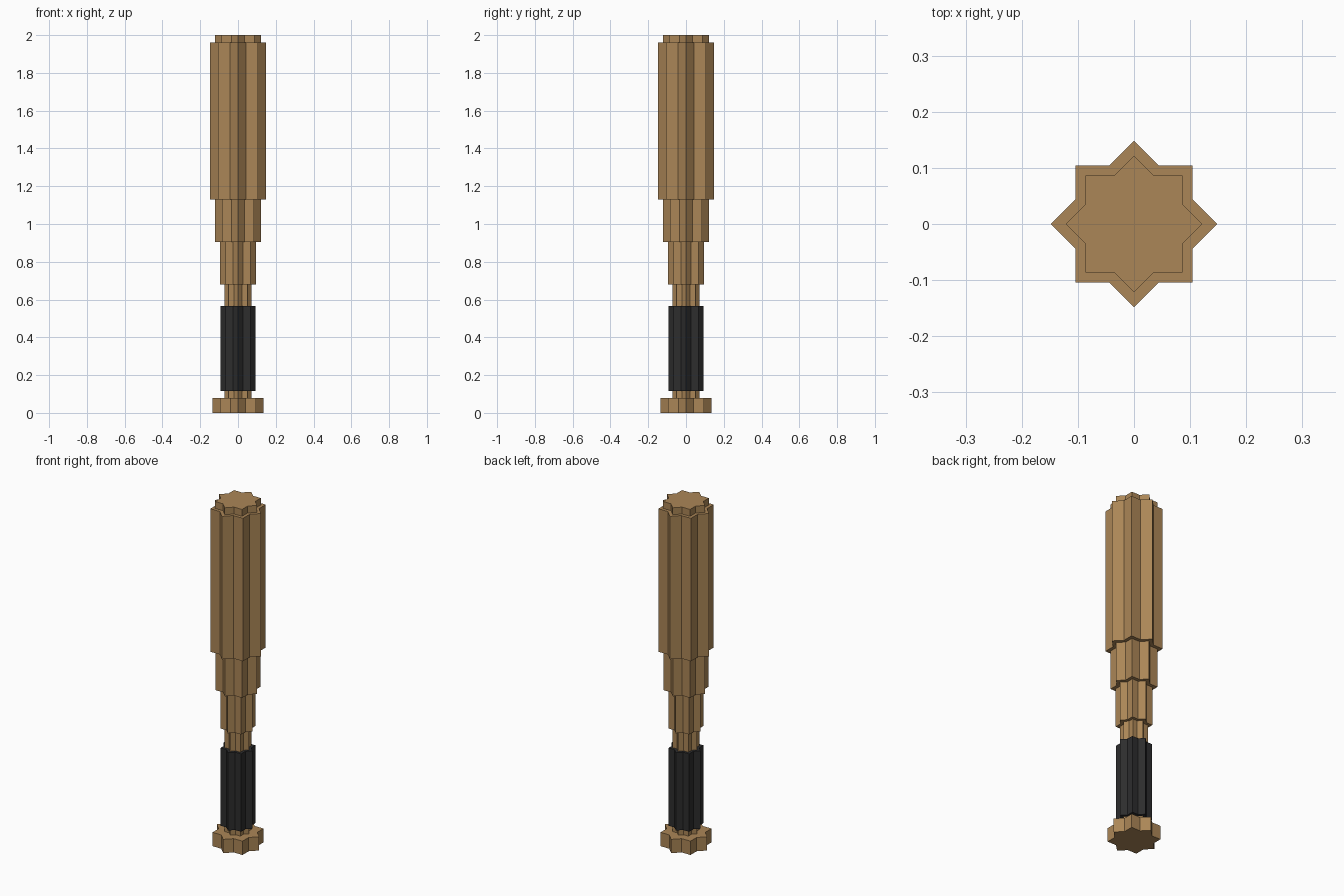
import bpy
import bmesh
from math import cos, sin, pi, sqrt

if "Cube" in bpy.data.objects:
    bpy.data.objects.remove(bpy.data.objects["Cube"])


def make_material(name, rgb):
    mat = bpy.data.materials.new(name)
    mat.use_nodes = True
    mat.diffuse_color = (*rgb, 1)
    bsdf = mat.node_tree.nodes["Principled BSDF"]
    bsdf.inputs["Base Color"].default_value = (*rgb, 1)
    bsdf.inputs["Roughness"].default_value = 0.8
    return mat


wood = make_material("wood", (0.41, 0.24, 0.095))
grip_black = make_material("grip black", (0.026, 0.026, 0.027))

# Notch radius of a star formed by two crossed squares
NOTCH = sqrt(2 - sqrt(2))


def star_prism(name, radius, bottom, top, mat):
    """Eight-pointed star outline, extruded upwards."""
    bm = bmesh.new()
    ring = []
    for i in range(16):
        r = radius if i % 2 == 0 else radius * NOTCH
        a = i * pi / 8
        ring.append(bm.verts.new((r * cos(a), r * sin(a), bottom)))
    base = bm.faces.new(ring)
    extruded = bmesh.ops.extrude_face_region(bm, geom=[base], use_keep_orig=True)
    moved = [v for v in extruded["geom"] if isinstance(v, bmesh.types.BMVert)]
    bmesh.ops.translate(bm, vec=(0, 0, top - bottom), verts=moved)
    bmesh.ops.recalc_face_normals(bm, faces=bm.faces[:])
    mesh = bpy.data.meshes.new(name)
    bm.to_mesh(mesh)
    bm.free()
    mesh.materials.append(mat)
    obj = bpy.data.objects.new(name, mesh)
    bpy.context.collection.objects.link(obj)
    return obj


# Handle end, shaft and grip
star_prism("pommel", 0.136, 0, 0.08, wood)
star_prism("handle_shaft", 0.072, 0.08, 0.68, wood)
star_prism("grip_wrap", 0.093, 0.115, 0.567, grip_black)

# Stepped barrel widening to the tip
star_prism("lower_taper", 0.0945, 0.68, 0.905, wood)
star_prism("upper_taper", 0.121, 0.905, 1.13, wood)
star_prism("barrel", 0.148, 1.13, 1.96, wood)
star_prism("end_cap", 0.122, 1.96, 2, wood)
